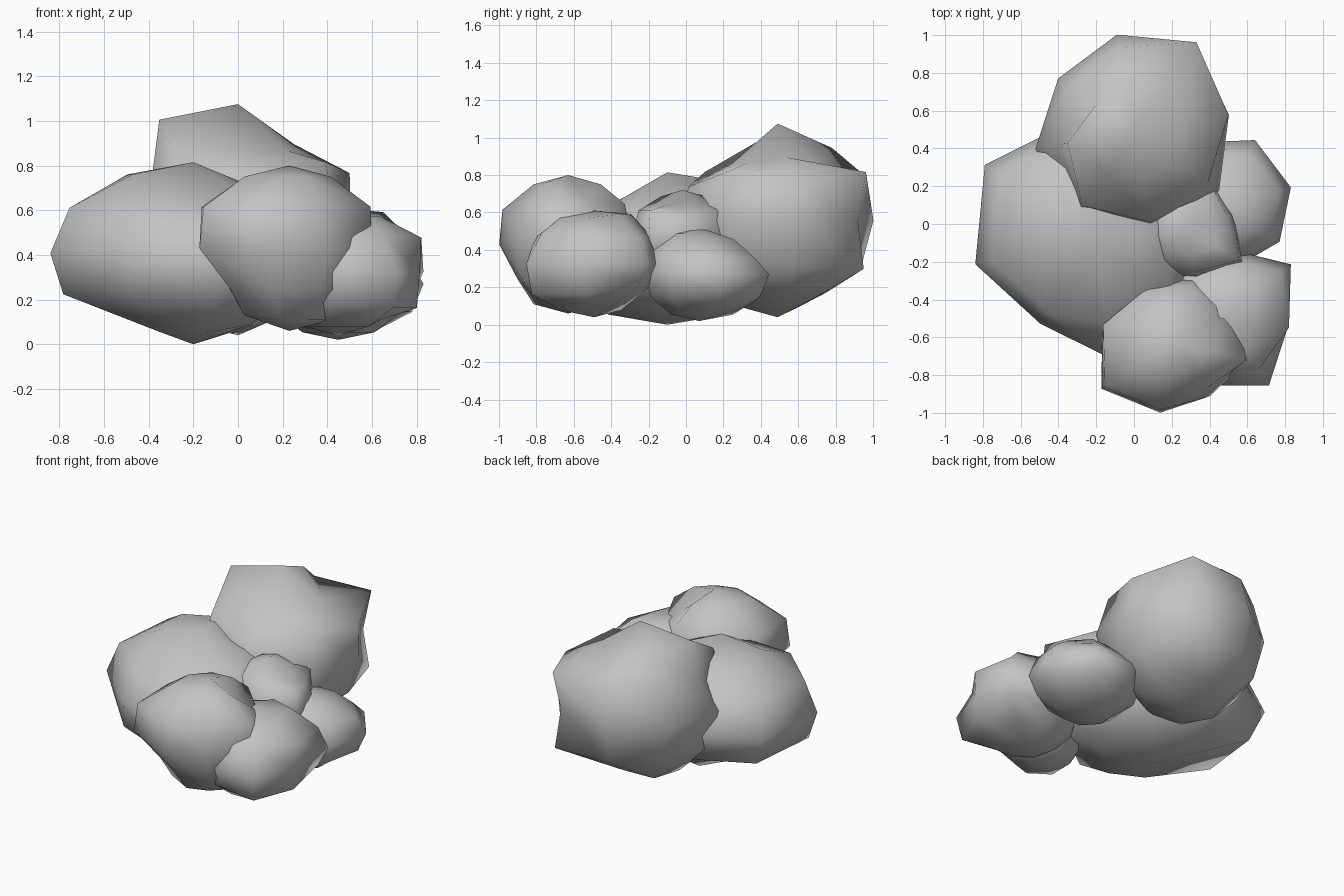
import bpy
import bmesh
from math import sin, cos, pi, radians

SEGMENTS, RINGS = 8, 6

cube = bpy.data.objects.get("Cube")
if cube:
    bpy.data.objects.remove(cube, do_unlink=True)

# One plain stone colour
stone = bpy.data.materials.new("stone_grey")
stone.use_nodes = True
grey = (0.55, 0.55, 0.55, 1)
stone.diffuse_color = grey
stone.node_tree.nodes["Principled BSDF"].inputs["Base Color"].default_value = grey


def boulder(name, centre, bottom, top, turn, outline, dents):
    """Irregular ball: outline gives the girth radius of each segment, and
    dents maps (ring, segment) to a radius factor and a height shift."""
    cx, cy = centre
    middle, half = (top + bottom) / 2, (top - bottom) / 2
    bm = bmesh.new()
    rings = []
    for ring in range(1, RINGS):
        polar = pi * ring / RINGS
        loop = []
        for seg, radius in enumerate(outline):
            factor, lift = dents.get((ring, seg), (1, 0))
            r = radius * sin(polar) * factor
            a = radians(turn) + 2 * pi * seg / SEGMENTS
            loop.append(bm.verts.new((cx + r * cos(a), cy + r * sin(a),
                                      middle + half * cos(polar) + lift)))
        rings.append(loop)
    peak = bm.verts.new((cx, cy, top))
    foot = bm.verts.new((cx, cy, bottom))
    for i in range(SEGMENTS):
        j = (i + 1) % SEGMENTS
        bm.faces.new((peak, rings[0][i], rings[0][j]))
        bm.faces.new((foot, rings[-1][j], rings[-1][i]))
        for upper, lower in zip(rings, rings[1:]):
            bm.faces.new((upper[i], lower[i], lower[j], upper[j]))
    for face in bm.faces:
        face.smooth = True
    mesh = bpy.data.meshes.new(name)
    bm.to_mesh(mesh)
    bm.free()
    mesh.materials.append(stone)
    obj = bpy.data.objects.new(name, mesh)
    bpy.context.collection.objects.link(obj)


# Tall boulder at the back, with a peak that slopes to the front and left
boulder("back_boulder", (0, 0.49), 0.04, 1.075, 10,
        (0.51, 0.55, 0.52, 0.49, 0.53, 0.55, 0.51, 0.55),
        {(1, 0): (1, -0.11), (1, 1): (0.9, -0.14), (1, 2): (1.13, -0.06),
         (1, 3): (1, -0.07), (1, 4): (1.35, 0), (1, 5): (1, -0.13),
         (1, 6): (1, -0.15), (1, 7): (1, -0.14), (2, 0): (1.15, -0.05),
         (2, 1): (1.21, 0), (2, 4): (0.85, -0.06), (2, 6): (1.1, -0.08),
         (3, 1): (0.95, 0), (4, 1): (1.18, 0), (5, 2): (1, 0.06),
         (5, 1): (1, 0.05), (5, 0): (1, 0.04), (5, 7): (1, 0.03)})

# Widest boulder
boulder("wide_boulder", (-0.2, -0.1), 0, 0.815, 10,
        (0.55, 0.55, 0.66, 0.72, 0.65, 0.52, 0.64, 0.6),
        {(1, 0): (0.85, -0.04), (1, 1): (0.9, -0.08), (1, 4): (0.85, 0),
         (1, 5): (0.9, -0.06), (1, 6): (0.85, -0.1), (1, 7): (0.9, -0.08),
         (2, 6): (0.8, -0.03), (2, 7): (0.9, -0.03), (4, 4): (1.05, 0.02),
         (4, 5): (1.14, 0.03), (5, 4): (0.85, 0.08), (5, 3): (0.9, 0.05),
         (5, 1): (1, 0.03), (5, 0): (1, 0.03), (5, 7): (1, 0.03)})

# Boulder at the front
boulder("front_boulder", (0.23, -0.63), 0.06, 0.8, -14,
        (0.38, 0.36, 0.36, 0.38, 0.41, 0.47, 0.38, 0.33),
        {(1, 1): (1, -0.09), (2, 0): (1.14, 0), (2, 1): (0.95, -0.03),
         (2, 2): (1, 0.03), (2, 4): (1.14, 0), (2, 5): (1.1, 0),
         (2, 6): (1.1, 0), (4, 6): (0.85, 0), (4, 5): (0.75, 0),
         (4, 4): (0.8, 0.02), (5, 4): (1, 0.02), (5, 5): (1, 0.02)})

# Smaller boulders along the left side
boulder("left_front_boulder", (0.45, -0.49), 0.04, 0.61, -9,
        (0.38, 0.47, 0.36, 0.35, 0.35, 0.35, 0.37, 0.45),
        {(1, 1): (1.05, 0.02), (1, 2): (1.1, 0.02), (2, 0): (1.14, 0.01),
         (2, 7): (0.9, 0.02), (3, 0): (0.97, 0), (4, 0): (1.08, -0.02),
         (4, 1): (1, 0.03), (4, 2): (1, 0.03), (4, 7): (1.06, -0.02),
         (5, 0): (1, 0.03), (5, 1): (1, 0.05), (5, 2): (1, 0.05)})
boulder("left_back_boulder", (0.45, 0.07), 0.02, 0.52, 18,
        (0.4, 0.42, 0.38, 0.35, 0.34, 0.33, 0.31, 0.36),
        {(1, 0): (1, -0.02), (1, 1): (1, -0.03), (1, 2): (1, -0.03),
         (2, 0): (0.97, -0.02), (2, 1): (0.92, -0.04), (2, 2): (0.92, -0.04),
         (5, 0): (1, 0.02), (5, 1): (1, 0.02)})

# Small stone filling the middle
boulder("middle_stone", (0.26, -0.02), 0.2, 0.72, 15,
        (0.28, 0.29, 0.27, 0.25, 0.25, 0.27, 0.28, 0.36),
        {(1, 0): (1.1, -0.05), (1, 1): (1.1, -0.05), (1, 6): (1.1, -0.05),
         (1, 7): (1.1, -0.05), (2, 7): (1.1, 0.02), (2, 1): (1.1, 0.02),
         (2, 6): (1, 0.02)})
